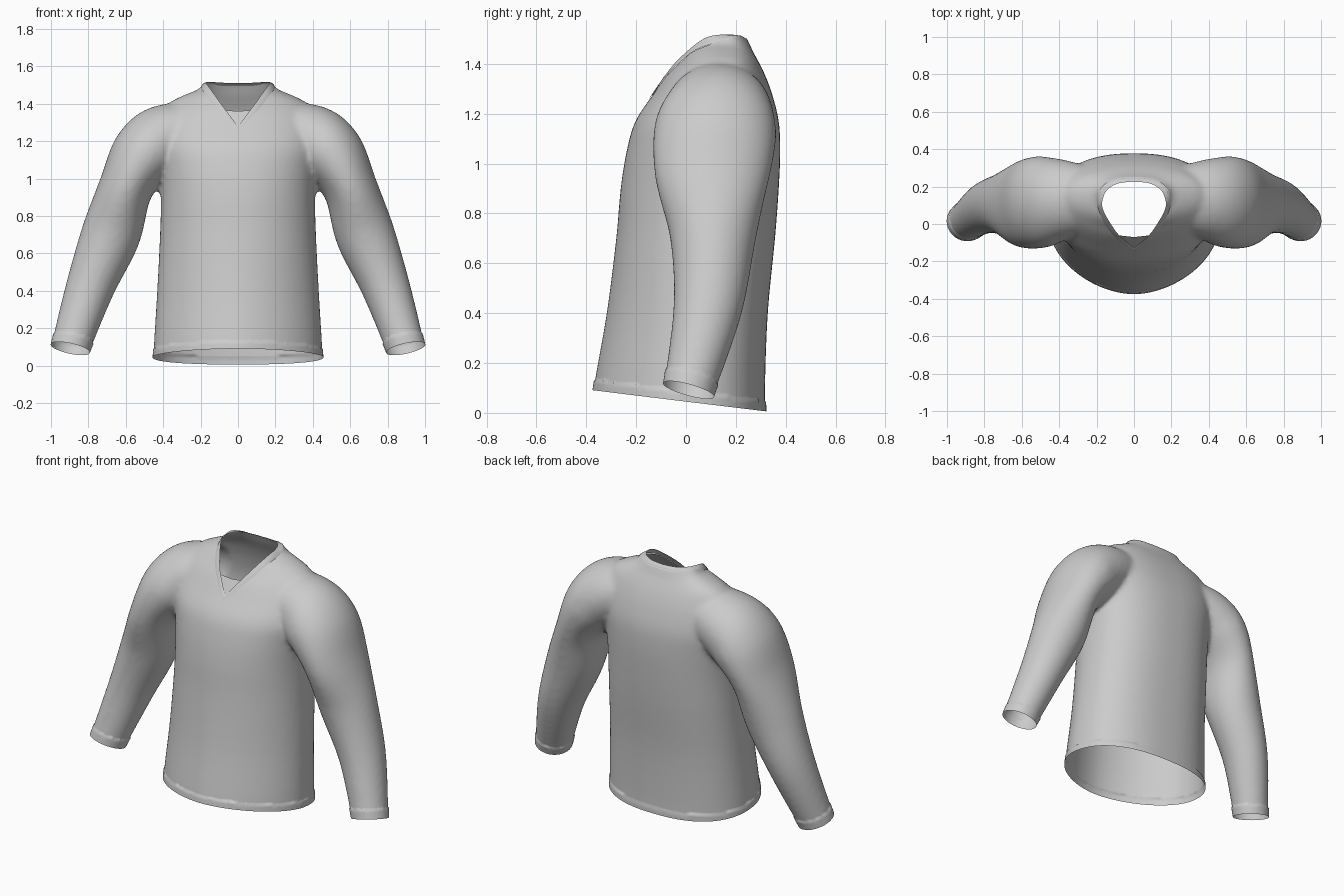
import bpy, bmesh, math
from mathutils import Vector
from mathutils.bvhtree import BVHTree

if "Cube" in bpy.data.objects:
    bpy.data.objects.remove(bpy.data.objects["Cube"])


def spline(rows, sub):
    """Catmull-Rom through rows of numbers."""
    out = []
    n = len(rows)
    for i in range(n - 1):
        p = [rows[max(0, min(n - 1, i + k))] for k in (-1, 0, 1, 2)]
        for s in range(sub):
            t = s / sub
            out.append([0.5 * (2 * b + (c - a) * t + (2 * a - 5 * b + 4 * c - d) * t * t
                        + (3 * b - a - 3 * c + d) * t ** 3) for a, b, c, d in zip(*p)])
    out.append(list(rows[-1]))
    return out


def loft(bm, rings):
    """Closed solid through rings of points."""
    vs = [[bm.verts.new(p) for p in r] for r in rings]
    n = len(vs[0])
    for a, b in zip(vs, vs[1:]):
        for i in range(n):
            bm.faces.new((a[i], a[(i + 1) % n], b[(i + 1) % n], b[i]))
    bm.faces.new(vs[0][::-1])
    bm.faces.new(vs[-1])


def spow(v, e):
    return math.copysign(abs(v) ** e, v)


def add_object(name, bm):
    me = bpy.data.meshes.new(name)
    bm.to_mesh(me)
    bm.free()
    for p in me.polygons:
        p.use_smooth = True
    ob = bpy.data.objects.new(name, me)
    bpy.context.collection.objects.link(ob)
    return ob


N = 64
ANG = [2 * math.pi * i / N for i in range(N)]

# Torso: z, half width, front y, back y, front roundness
torso = [(-.08, .455, -.385, .32, 1.8), (.1, .45, -.37, .317, 1.8), (.4, .432, -.318, .328, 1.85),
         (.7, .417, -.28, .357, 2), (.9, .412, -.262, .372, 2.1), (1.05, .42, -.238, .378, 2.2),
         (1.17, .44, -.203, .372, 2.2), (1.28, .43, -.13, .345, 2.2), (1.36, .4, -.075, .315, 2.1),
         (1.41, .36, -.03, .29, 2), (1.45, .28, .0, .268, 2), (1.48, .21, .035, .255, 2),
         (1.52, .18, .06, .235, 2)]
rings = []
for z, w, f, b, e in spline(torso, 4):
    mid = (f + b) / 2 + .02
    ring = []
    for a in ANG:
        c, s = math.cos(a), math.sin(a)
        k = 2 / (2.4 if s > 0 else e)
        ring.append((w * spow(c, k), mid + spow(s, k) * (b - mid if s > 0 else mid - f), z))
    rings.append(ring)
bm = bmesh.new()
loft(bm, rings)

# Sleeves: centre x, y, z, thickness radius, depth radius
sleeve = [(.18, .13, 1.28, .13, .16), (.38, .13, 1.215, .185, .215), (.5, .117, 1.125, .18, .245),
          (.6, .105, .95, .145, .23), (.68, .108, .7, .158, .172), (.79, .087, .42, .13, .138),
          (.898, .01, .09, .103, .102), (.925, -.015, -.01, .1, .1)]
path = spline(sleeve, 6)
for side in (1, -1):
    rings = []
    for i, (x, y, z, rt, rd) in enumerate(path):
        t = Vector(path[min(i + 1, len(path) - 1)][:3]) - Vector(path[max(i - 1, 0)][:3])
        u = Vector((-t.z, 0, t.x)).normalized()
        v = t.cross(u).normalized()
        ring = [Vector((x, y, z)) + u * rt * math.cos(a) + v * rd * math.sin(a) for a in ANG]
        rings.append([(p.x * side, p.y, p.z) for p in ring])
    loft(bm, rings)
bmesh.ops.recalc_face_normals(bm, faces=bm.faces)

# Fuse torso and sleeves into one soft surface
shirt = add_object("shirt_body", bm)
m = shirt.modifiers.new("fuse", 'REMESH')
m.mode = 'VOXEL'
m.voxel_size = .015
m = shirt.modifiers.new("soften", 'SMOOTH')
m.factor = .5
m.iterations = 8
dg = bpy.context.evaluated_depsgraph_get()
fused = bpy.data.meshes.new_from_object(shirt.evaluated_get(dg))
shirt.modifiers.clear()
bm = bmesh.new()
bm.from_mesh(fused)
tree = BVHTree.FromBMesh(bm)


def bisect(test, co, no, clear):
    faces = [f for f in bm.faces if test(f.calc_center_median())]
    geom = list({v for f in faces for v in f.verts}) + list({e for f in faces for e in f.edges}) + faces
    bmesh.ops.bisect_plane(bm, geom=geom, plane_co=co, plane_no=no, clear_outer=clear, dist=1e-5)


def trim(test, co, no, band):
    """Open an end and raise a stitched band beside it."""
    co, no = Vector(co), Vector(no).normalized()
    bisect(test, co, no, True)
    seam = co - no * band
    bisect(test, seam, no, False)
    bm.normal_update()
    for v in bm.verts:
        if test(v.co) and (v.co - seam).dot(no) > .002:
            v.co += v.normal * .005


# Hem and cuffs
trim(lambda c: abs(c.x) < .56 and c.z < .25, (0, 0, .045), (0, -.123, -1), .045)
for side in (1, -1):
    trim(lambda c: c.x * side > .7 and c.z < .3, (.9 * side, .01, .093), (.22 * side, -.28, -1), .06)

# Neckline: seam and top edge of the collar, right half from the V tip to the back
seam = [(0, -.15, 1.25), (.1, -.07, 1.37), (.155, .0, 1.43), (.19, .08, 1.475), (.195, .14, 1.485),
        (.17, .2, 1.48), (.1, .243, 1.475), (0, .252, 1.47)]
edge = [(0, -.128, 1.28), (.08, -.06, 1.385), (.13, .01, 1.455), (.163, .07, 1.5), (.17, .12, 1.515),
        (.145, .18, 1.517), (.085, .217, 1.513), (0, .226, 1.51)]


def full(half):
    h = spline(half, 4)
    return [Vector(p) for p in h] + [Vector((-p[0], p[1], p[2])) for p in h[-2:0:-1]]


seam, edge = full(seam), full(edge)
for p in seam:
    hit = tree.ray_cast(Vector((p.x, p.y, 2)), Vector((0, 0, -1)))[0]
    if hit:
        p.z = hit.z + .004

# Cut the neck hole just under the collar
centre = Vector((0, .06, 0))
planes = []
for a, b in zip(seam, seam[1:] + seam[:1]):
    n = Vector((b.y - a.y, a.x - b.x, 0)).normalized()
    planes.append((centre + (Vector((a.x, a.y, 0)) - centre) * .96, n))
near_neck = lambda c: c.z > 1.15 and abs(c.x) < .24 and -.19 < c.y < .29
for co, n in planes:
    bisect(near_neck, co, n, False)
hole = [f for f in bm.faces if near_neck(f.calc_center_median())
        and all((f.calc_center_median() - co).dot(n) < 1e-4 for co, n in planes)]
bmesh.ops.delete(bm, geom=hole, context='FACES')
bmesh.ops.recalc_face_normals(bm, faces=bm.faces)
bm.to_mesh(shirt.data)
bm.free()
for p in shirt.data.polygons:
    p.use_smooth = True

# Collar band
bm = bmesh.new()
rows = []
for t in (0, .5, 1):
    row = []
    for a, b in zip(seam, edge):
        p = a.lerp(b, t)
        out = Vector((p.x, p.y - .06, 0)).normalized() * (.004 if t == .5 else 0)
        row.append(bm.verts.new(p + out))
    rows.append(row)
k = len(seam)
for a, b in zip(rows, rows[1:]):
    for i in range(k):
        bm.faces.new((a[i], a[(i + 1) % k], b[(i + 1) % k], b[i]))
add_object("collar", bm)

# Insert panel behind the V
bm = bmesh.new()
bm.faces.new([bm.verts.new(p) for p in ((0, -.13, 1.265), (.088, -.06, 1.365), (0, -.07, 1.362))])
bm.faces.new([bm.verts.new(p) for p in ((0, -.13, 1.265), (0, -.07, 1.362), (-.088, -.06, 1.365))])
bmesh.ops.remove_doubles(bm, verts=bm.verts, dist=1e-4)
add_object("neck_insert", bm)
